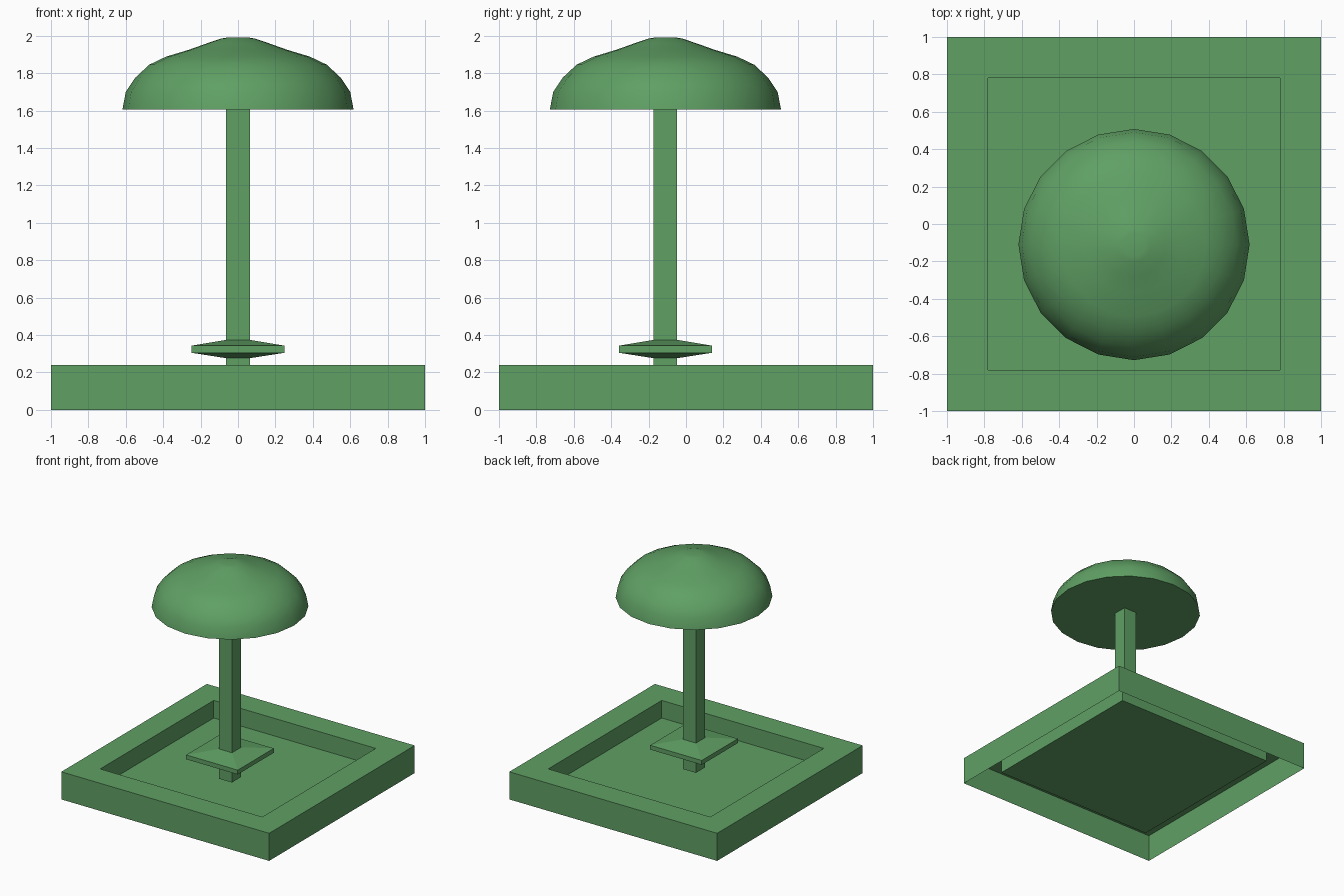
import bpy
import bmesh
import math

if "Cube" in bpy.data.objects:
    bpy.data.objects.remove(bpy.data.objects["Cube"])

CY = -0.11  # y centre of the post, collar and cap

green = bpy.data.materials.new("green")
green.diffuse_color = (0.115, 0.35, 0.127, 1)
green.use_nodes = True
green.node_tree.nodes["Principled BSDF"].inputs["Base Color"].default_value = green.diffuse_color


def loft(name, profile, sides, cy, cap_start=True, cap_end=True):
    """Join rings of (half width, z); four sides give an axis-aligned square."""
    k, offset = (math.sqrt(2), math.pi / 4) if sides == 4 else (1, 0)
    bm = bmesh.new()
    rings = []
    for r, z in profile:
        angles = [offset + math.tau * i / sides for i in range(sides)]
        rings.append([bm.verts.new((r * k * math.cos(a), cy + r * k * math.sin(a), z))
                      for a in angles])
    for a, b in zip(rings, rings[1:]):
        for i in range(sides):
            j = (i + 1) % sides
            bm.faces.new((a[i], a[j], b[j], b[i]))
    if cap_start:
        bm.faces.new(rings[0][::-1])
    if cap_end:
        bm.faces.new(rings[-1])
    mesh = bpy.data.meshes.new(name)
    bm.to_mesh(mesh)
    bm.free()
    mesh.materials.append(green)
    obj = bpy.data.objects.new(name, mesh)
    bpy.context.collection.objects.link(obj)
    return obj


# Tray base: thin shell, open underneath, with a sunken floor
loft("base_tray", [(1, 0), (1, 0.24), (0.78, 0.24), (0.78, 0.087)], 4, 0, cap_start=False)

# Square post
loft("post", [(0.063, 0.115), (0.063, 1.605)], 4, CY)

# Square collar with sloping top and underside
loft("collar", [(0.063, 0.276), (0.248, 0.305), (0.248, 0.343), (0.063, 0.374)], 4, CY)

# Domed cap with a small raised crown and flat underside
cap = loft("dome_cap", [(0.618, 1.605), (0.6, 1.70), (0.55, 1.775), (0.475, 1.845),
                        (0.385, 1.888), (0.26, 1.926), (0.17, 1.958),
                        (0.09, 1.985), (0.06, 1.99)], 20, CY)
bpy.context.view_layer.objects.active = cap
cap.select_set(True)
bpy.ops.object.shade_smooth_by_angle(angle=math.radians(40))
